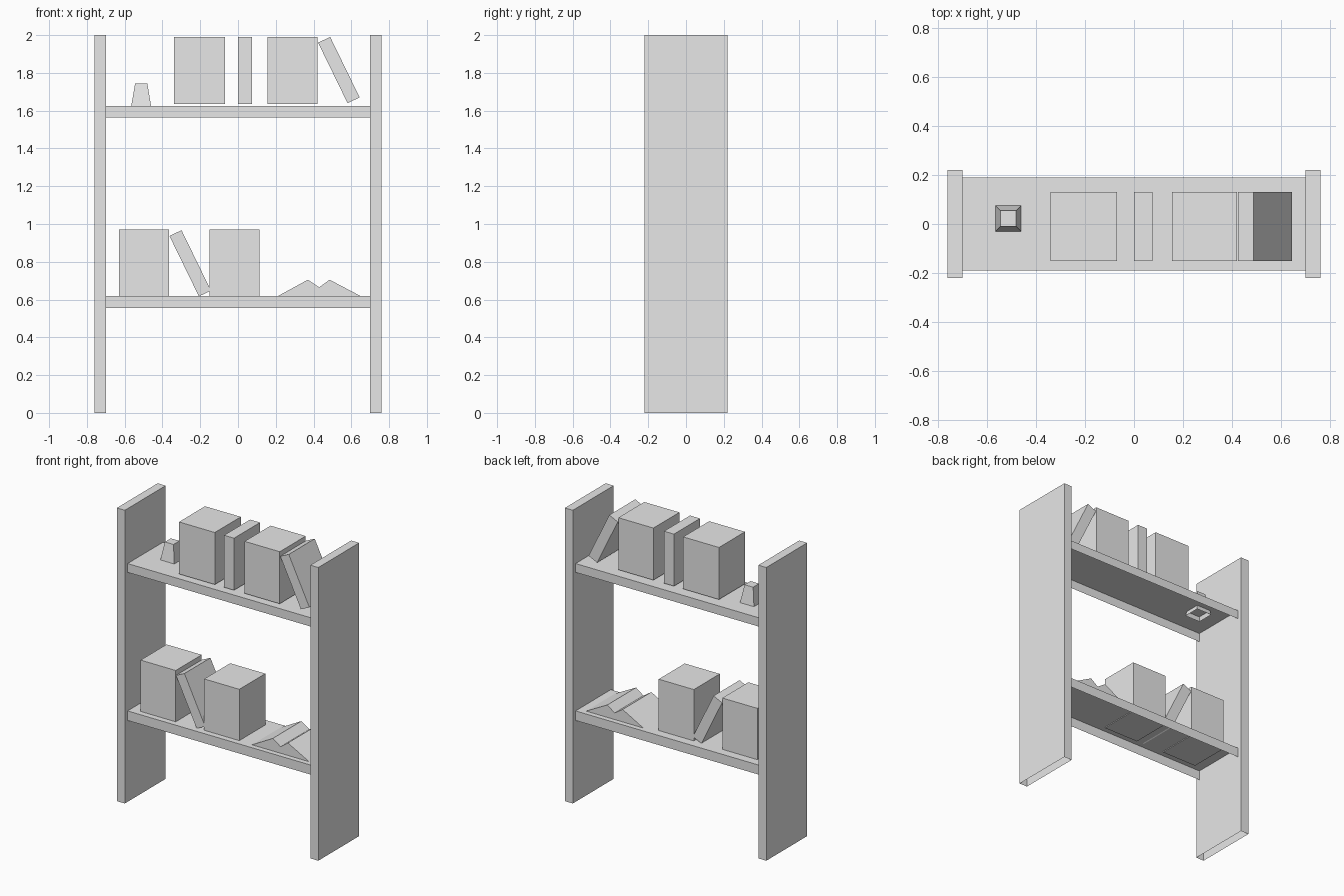
import bpy
import bmesh
from mathutils import Matrix, Vector

cube = bpy.data.objects.get("Cube")
if cube:
    bpy.data.objects.remove(cube, do_unlink=True)

grey = bpy.data.materials.new("plain_grey")
grey.use_nodes = True
grey.diffuse_color = (0.8, 0.8, 0.8, 1)
grey.node_tree.nodes["Principled BSDF"].inputs["Base Color"].default_value = grey.diffuse_color


def finish(name, bm):
    bmesh.ops.recalc_face_normals(bm, faces=bm.faces)
    mesh = bpy.data.meshes.new(name)
    bm.to_mesh(mesh)
    bm.free()
    mesh.materials.append(grey)
    obj = bpy.data.objects.new(name, mesh)
    bpy.context.collection.objects.link(obj)
    return obj


def box(name, x, y, z, open_bottom=False, taper=1.0):
    """Box from (min, max) ranges; optional open underside and narrowed top."""
    bm = bmesh.new()
    bmesh.ops.create_cube(bm, size=1)
    lo, hi = Vector((x[0], y[0], z[0])), Vector((x[1], y[1], z[1]))
    for v in bm.verts:
        if v.co.z > 0:
            v.co.x *= taper
            v.co.y *= taper
    bm.normal_update()
    if open_bottom:
        bottom = [f for f in bm.faces if f.normal.z < -0.9]
        bmesh.ops.delete(bm, geom=bottom, context="FACES_ONLY")
    size = hi - lo
    bmesh.ops.transform(bm, verts=bm.verts,
                        matrix=Matrix.Translation((lo + hi) / 2) @ Matrix.Diagonal(size).to_4x4())
    return finish(name, bm)


def prism(name, profile, y):
    """Extrude an x-z profile along y."""
    bm = bmesh.new()
    face = bm.faces.new([bm.verts.new((px, y[0], pz)) for px, pz in profile])
    ext = bmesh.ops.extrude_face_region(bm, geom=[face], use_keep_orig=True)
    moved = [g for g in ext["geom"] if isinstance(g, bmesh.types.BMVert)]
    bmesh.ops.translate(bm, verts=moved, vec=(0, y[1] - y[0], 0))
    return finish(name, bm)


# Side panels, open underneath
for side, sign in (("left", 1), ("right", -1)):
    box(side + "_panel", sorted((sign * 0.70, sign * 0.76)), (-0.22, 0.22), (0, 2), True)

# Shelves, open underneath
box("lower_shelf", (-0.70, 0.70), (-0.19, 0.19), (0.555, 0.62), True)
box("upper_shelf", (-0.70, 0.70), (-0.19, 0.19), (1.565, 1.625), True)

# Upright books and book blocks
book_y = (-0.15, 0.13)
for base, top, row, spans in (
        (0.615, 0.97, "lower", ((-0.63, -0.365), (-0.15, 0.115))),
        (1.635, 1.99, "upper", ((-0.34, -0.07), (0.0, 0.075), (0.155, 0.42)))):
    for i, span in enumerate(spans):
        box(f"{row}_books_{i + 1}", span, book_y, (base, top))

# Leaning books share one tilted profile, placed by the lowest corner
lean = ((0, 0), (0.064, 0.03), (-0.092, 0.35), (-0.156, 0.32))
for name, x, z in (("lower_leaning_book", -0.207, 0.617), ("upper_leaning_book", 0.58, 1.64)):
    prism(name, [(x + dx, z + dz) for dx, dz in lean], book_y)

# Open book lying face down
prism("open_book", ((0.21, 0.618), (0.65, 0.618), (0.485, 0.705), (0.43, 0.665), (0.37, 0.705)),
      (-0.155, 0.155))

# Small tapered ornament set into the upper shelf
box("tapered_ornament", (-0.57, -0.455), (-0.035, 0.08), (1.595, 1.745), True, taper=0.56)
